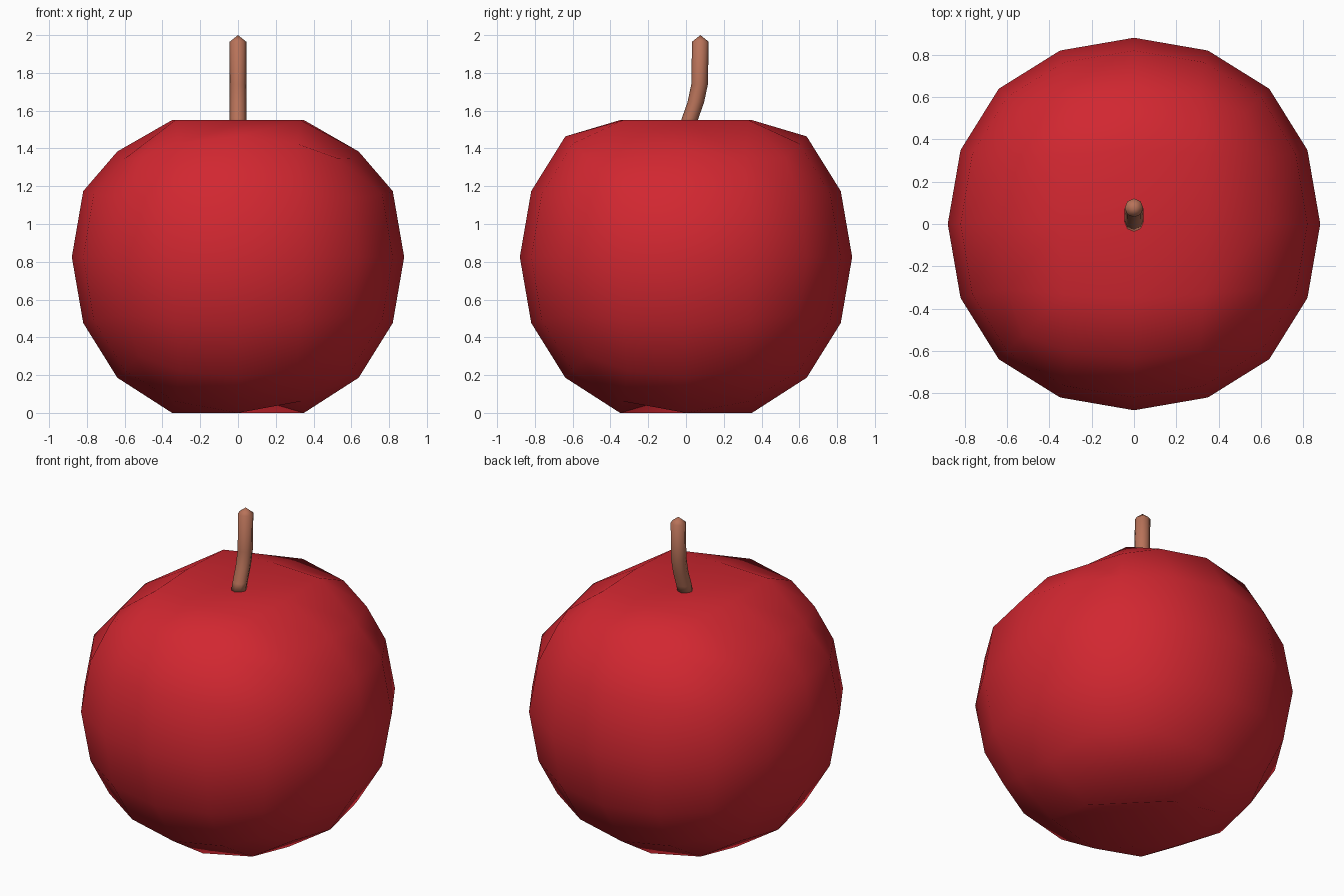
import bpy, bmesh, math

if "Cube" in bpy.data.objects:
    bpy.data.objects.remove(bpy.data.objects["Cube"])


def material(name, rgb):
    m = bpy.data.materials.new(name)
    m.diffuse_color = (*rgb, 1)
    m.use_nodes = True
    m.node_tree.nodes["Principled BSDF"].inputs["Base Color"].default_value = m.diffuse_color
    return m


red = material("apple red", (0.64, 0.02, 0.03))
brown = material("stem brown", (0.48, 0.17, 0.10))
CZ = 0.825

# Fruit: cube rounded by two subdivision levels
bpy.ops.mesh.primitive_cube_add(size=2.096)
fruit = bpy.context.object
fruit.name = "fruit"
sub = fruit.modifiers.new("round", 'SUBSURF')
sub.levels = sub.render_levels = 2
bpy.ops.object.modifier_apply(modifier=sub.name)

# Flattened top, dented poles and lowered left and right shoulders
for v in fruit.data.vertices:
    x, y, z = v.co
    at_pole = math.hypot(x, y) < 0.1
    if z > 0.7:
        z = 1.51 - CZ if at_pole else 1.55 - CZ
    elif z > 0.55 and abs(x) > 0.5 and abs(y) < 0.45:
        z -= 0.08
    elif z < -0.7 and at_pole:
        z = 0.1 - CZ
    v.co = (x, y, z + CZ)
low = min(v.co.z for v in fruit.data.vertices)
for v in fruit.data.vertices:
    if v.co.z < 0.06:
        v.co.z -= low
fruit.data.materials.append(red)
fruit.data.shade_smooth()

# Stem: rings along a bent path, closed by a shallow point
SIDES, R = 8, 0.044
path = [(0.008, 1.51), (0.022, 1.56), (0.052, 1.645), (0.072, 1.74), (0.076, 1.965)]
bm = bmesh.new()
rings = [[bm.verts.new((R * math.cos(a), y + R * math.sin(a), z))
          for a in (2 * math.pi * i / SIDES for i in range(SIDES))]
         for y, z in path]
for a, b in zip(rings, rings[1:]):
    for i in range(SIDES):
        j = (i + 1) % SIDES
        bm.faces.new((a[i], a[j], b[j], b[i]))
tip = bm.verts.new((0, path[-1][0], 2.0))
for i in range(SIDES):
    bm.faces.new((rings[-1][i], rings[-1][(i + 1) % SIDES], tip))
bm.faces.new(rings[0][::-1])
mesh = bpy.data.meshes.new("stem")
bm.to_mesh(mesh)
bm.free()
mesh.materials.append(brown)
mesh.shade_smooth()
stem = bpy.data.objects.new("stem", mesh)
bpy.context.collection.objects.link(stem)
